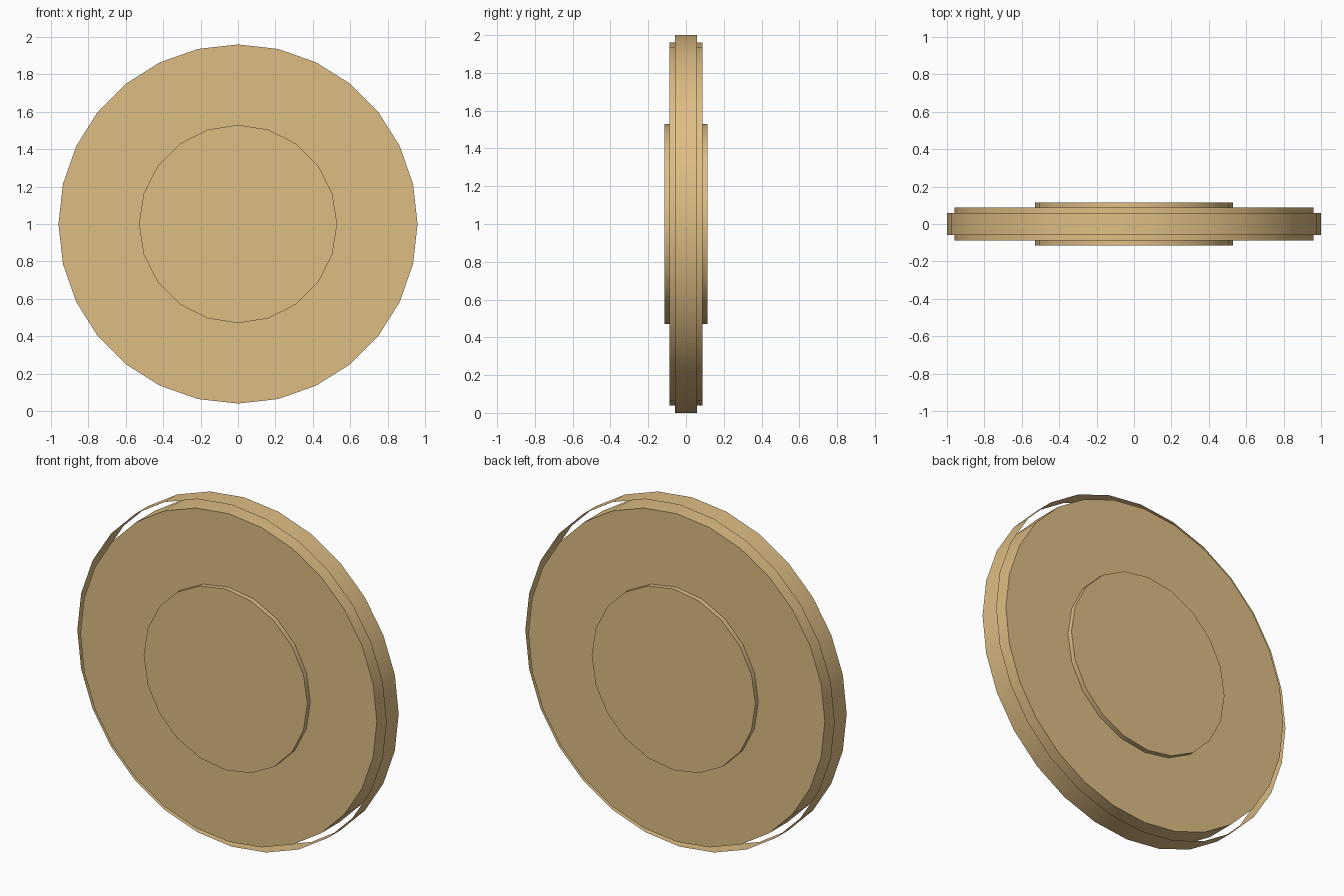
import bpy
import math

if "Cube" in bpy.data.objects:
    bpy.data.objects.remove(bpy.data.objects["Cube"])

tan = bpy.data.materials.new("tan")
tan.diffuse_color = (0.73, 0.51, 0.23, 1.0)
tan.use_nodes = True
tan.node_tree.nodes["Principled BSDF"].inputs["Base Color"].default_value = tan.diffuse_color


def disc(name, radius, depth, sides, fill):
    """Upright cylinder along y, centred at z = 1, with or without end caps."""
    bpy.ops.mesh.primitive_cylinder_add(
        vertices=sides, radius=radius, depth=depth, end_fill_type=fill,
        location=(0, 0, 1), rotation=(math.pi / 2, 0, 0))
    ob = bpy.context.object
    ob.name = name
    ob.data.materials.append(tan)
    bpy.ops.object.transform_apply(location=False, rotation=True, scale=False)
    bpy.ops.object.shade_smooth_by_angle(angle=math.radians(30))
    return ob


# Open outer band, separated from the disc by a narrow gap
disc("outer_band", 1.0, 0.116, 28, 'NOTHING')
# Main disc, standing slightly proud of the band
disc("main_disc", 0.96, 0.174, 28, 'NGON')
# Raised centre on both sides
disc("raised_centre", 0.53, 0.23, 20, 'NGON')
